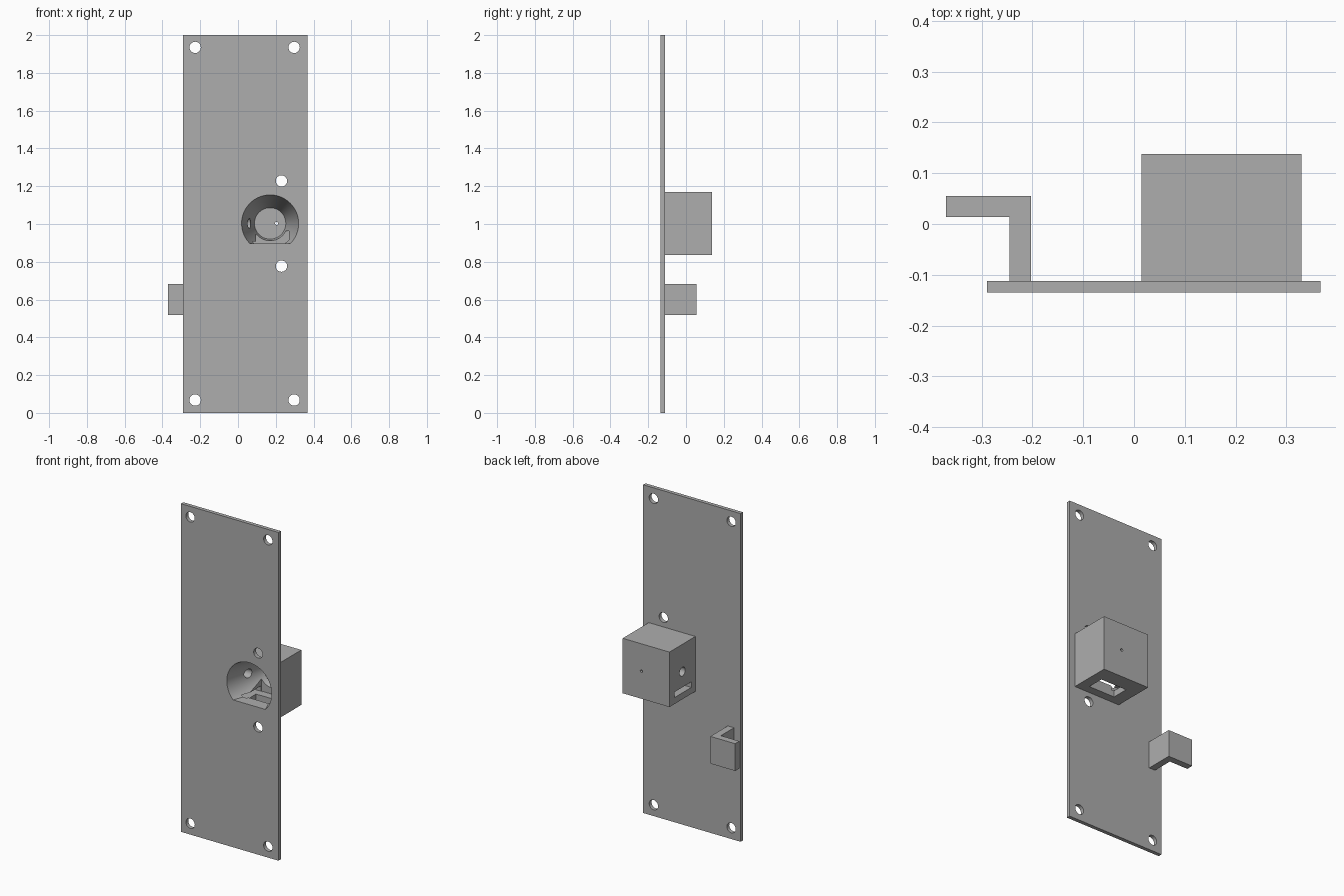
import bpy, bmesh, math
from mathutils import Matrix, Vector

cube = bpy.data.objects.get("Cube")
if cube:
    bpy.data.objects.remove(cube, do_unlink=True)

grey = bpy.data.materials.new("plain grey")
grey.use_nodes = True
colour = (0.42, 0.42, 0.42, 1)
grey.diffuse_color = colour
grey.node_tree.nodes["Principled BSDF"].inputs["Base Color"].default_value = colour


def finish(name, bm):
    bmesh.ops.recalc_face_normals(bm, faces=bm.faces)
    mesh = bpy.data.meshes.new(name)
    bm.to_mesh(mesh)
    bm.free()
    mesh.materials.append(grey)
    obj = bpy.data.objects.new(name, mesh)
    bpy.context.collection.objects.link(obj)
    return obj


def box(name, x, y, z):
    """Block spanning the three given ranges."""
    bm = bmesh.new()
    bmesh.ops.create_cube(bm, size=1)
    for v in bm.verts:
        v.co = [(a + b) / 2 + c * (b - a) for (a, b), c in zip((x, y, z), v.co)]
    return finish(name, bm)


def round_bar(name, start, end, r1, r2, sides=48, floor=None):
    """Cylinder or cone between two points, optionally cut flat underneath."""
    start, end = Vector(start), Vector(end)
    axis = end - start
    turn = axis.to_track_quat('Z', 'Y').to_matrix().to_4x4()
    bm = bmesh.new()
    bmesh.ops.create_cone(bm, cap_ends=True, segments=sides, radius1=r1, radius2=r2,
                          depth=axis.length,
                          matrix=Matrix.Translation((start + end) / 2) @ turn)
    if floor is not None:
        cut = bmesh.ops.bisect_plane(bm, geom=bm.verts[:] + bm.edges[:] + bm.faces[:],
                                     plane_co=(0, 0, floor), plane_no=(0, 0, -1),
                                     clear_outer=True)
        rim = [e for e in cut["geom_cut"] if isinstance(e, bmesh.types.BMEdge)]
        bmesh.ops.holes_fill(bm, edges=rim)
    return finish(name, bm)


def carve(obj, cutters):
    bpy.context.view_layer.objects.active = obj
    for c in cutters:
        c.hide_render = True
        mod = obj.modifiers.new("cut", 'BOOLEAN')
        mod.operation = 'DIFFERENCE'
        mod.solver = 'EXACT'
        mod.object = c
        bpy.ops.object.modifier_apply(modifier=mod.name)


def smooth(obj):
    bpy.ops.object.select_all(action='DESELECT')
    obj.select_set(True)
    bpy.context.view_layer.objects.active = obj
    bpy.ops.object.shade_smooth_by_angle(angle=math.radians(25))


FRONT, BACK = -0.135, -0.112
CX, CZ = 0.17, 1.003

# Main parts
plate = box("face_plate", (-0.29, 0.367), (FRONT, BACK), (0, 2))
housing = box("rear_housing", (0.015, 0.33), (BACK, 0.138), (0.835, 1.17))

# Funnel with a flat floor
funnel = round_bar("funnel_cutter", (CX, -0.145, CZ), (CX, 0.123, CZ),
                   0.1536, 0.083, 96, floor=0.898)

# Screw holes: four corners and a pair beside the funnel
spots = [(x, z) for x in (-0.227, 0.297) for z in (0.068, 1.935)]
spots += [(0.23, 0.777), (0.23, 1.228)]
holes = [round_bar("screw_hole_cutter", (x, -0.2, z), (x, -0.05, z), 0.03, 0.03, 32)
         for x, z in spots]

# Housing openings: inner pocket, bottom window, side slot, side hole, pin hole
openings = [
    box("pocket_cutter", (0.095, 0.27), (-0.06, 0.09), (0.875, 0.963)),
    box("window_cutter", (0.092, 0.268), (-0.061, 0.041), (0.8, 0.9)),
    box("slot_cutter", (-0.02, 0.11), (-0.073, 0.088), (0.874, 0.908)),
    round_bar("side_hole_cutter", (-0.02, 0.013, CZ), (0.1, 0.013, CZ), 0.027, 0.027, 32),
    round_bar("pin_hole_cutter", (0.204, 0.1, CZ), (0.204, 0.17, CZ), 0.008, 0.008, 24),
]

carve(plate, [funnel] + holes)
carve(housing, [funnel] + openings)
for c in [funnel] + holes + openings:
    bpy.data.objects.remove(c, do_unlink=True)
for part in (plate, housing):
    smooth(part)

# L-shaped hook, extruded upward from its outline
bm = bmesh.new()
outline = [(-0.245, BACK), (-0.203, BACK), (-0.203, 0.055),
           (-0.37, 0.055), (-0.37, 0.014), (-0.245, 0.014)]
face = bm.faces.new([bm.verts.new((x, y, 0.517)) for x, y in outline])
top = bmesh.ops.extrude_face_region(bm, geom=[face])["geom"]
bmesh.ops.translate(bm, vec=(0, 0, 0.166),
                    verts=[v for v in top if isinstance(v, bmesh.types.BMVert)])
finish("side_hook", bm)
